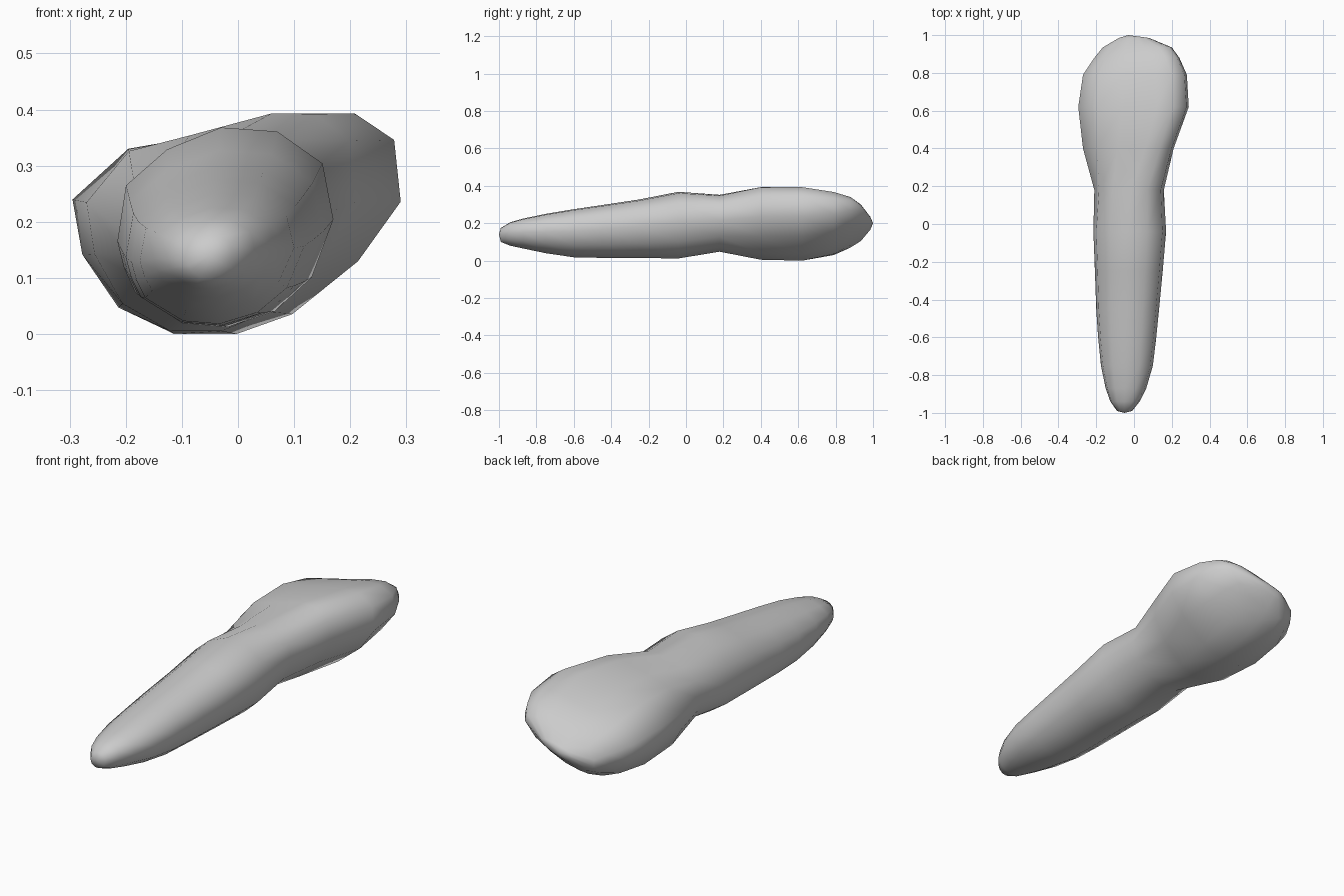
import bpy
import bmesh

# Remove the default object
default_cube = bpy.data.objects.get("Cube")
if default_cube:
    bpy.data.objects.remove(default_cube, do_unlink=True)

# One enamel material for the whole tooth
enamel = bpy.data.materials.new("grey_enamel")
enamel.use_nodes = True
enamel_colour = (0.6, 0.6, 0.6, 1)
enamel.diffuse_color = enamel_colour
enamel.node_tree.nodes["Principled BSDF"].inputs["Base Color"].default_value = enamel_colour

# Unit cross-sections, clockwise from the low-x side of the tooth
ROOT_SECTION = [(0, .43), (.04, .71), (.23, .89), (.48, 1), (.74, .98), (.95, .82), (1, .54),
                (.9, .25), (.73, .08), (.51, 0), (.3, .02), (.08, .18), (.03, .3)]
CROWN_SECTION = [(0, .61), (.17, .84), (.4, .9), (.71, 1), (.86, 1), (.98, .88), (1, .6),
                 (.87, .33), (.67, .09), (.5, 0), (.31, 0), (.14, .12), (.03, .36)]
# The biting edge is thin and slopes up towards high x
EDGE_SECTION = [(0, .35), (.1, .6), (.33, .78), (.6, .93), (.82, 1), (.96, .98), (1, .82),
                (.85, .5), (.62, .25), (.4, .08), (.2, 0), (.06, .06), (0, .2)]
SECTIONS = [ROOT_SECTION, CROWN_SECTION, EDGE_SECTION, EDGE_SECTION]

# Stations from root tip to biting edge: y, x range, z range, section (0 root, 1 crown, 2 edge)
STATIONS = [
    (-.99, -.09, -.01, .10, .175, 0),
    (-.94, -.125, .03, .08, .205, 0),
    (-.87, -.15, .065, .065, .225, 0),
    (-.75, -.175, .1, .04, .25, 0),
    (-.6, -.19, .118, .018, .275, 0),
    (-.45, -.2, .133, .015, .297, 0),
    (-.25, -.207, .152, .014, .327, 0),
    (-.04, -.215, .17, .012, .368, 0),
    (.18, -.21, .158, .048, .352, .2),
    (.4, -.27, .21, .005, .393, .9),
    (.62, -.295, .29, 0, .393, 1),
    (.79, -.27, .28, .03, .367, 1.2),
    (.88, -.21, .24, .07, .34, 1.6),
    (.935, -.165, .2, .105, .3, 2),
    (.985, -.08, .08, .165, .235, 2),
]
ROOT_TIP = (-.05, -1, .14)
EDGE_TIP = (-.03, 1, .2)


def blend(a, b, t):
    return a + (b - a) * t


def add_ring(bm, station):
    """Fit the blended cross-section into the station's box."""
    y, left, right, bottom, top, section = station
    index = int(section)
    ring = []
    for a, b in zip(SECTIONS[index], SECTIONS[index + 1]):
        u = blend(a[0], b[0], section - index)
        v = blend(a[1], b[1], section - index)
        ring.append(bm.verts.new((blend(left, right, u), y, blend(bottom, top, v))))
    return ring


def cap(bm, ring, tip):
    """Close an end of the loft with a fan."""
    apex = bm.verts.new(tip)
    for a, b in zip(ring, ring[1:] + ring[:1]):
        bm.faces.new((a, b, apex))


# Tooth body: loft the rings and close both ends
bm = bmesh.new()
rings = [add_ring(bm, station) for station in STATIONS]
for near, far in zip(rings, rings[1:]):
    for i in range(len(near)):
        j = (i + 1) % len(near)
        bm.faces.new((near[i], near[j], far[j], far[i]))
cap(bm, rings[0], ROOT_TIP)
cap(bm, rings[-1], EDGE_TIP)
bmesh.ops.recalc_face_normals(bm, faces=bm.faces[:])
for face in bm.faces:
    face.smooth = True

mesh = bpy.data.meshes.new("tooth")
bm.to_mesh(mesh)
bm.free()
mesh.materials.append(enamel)
tooth = bpy.data.objects.new("tooth", mesh)
bpy.context.collection.objects.link(tooth)
